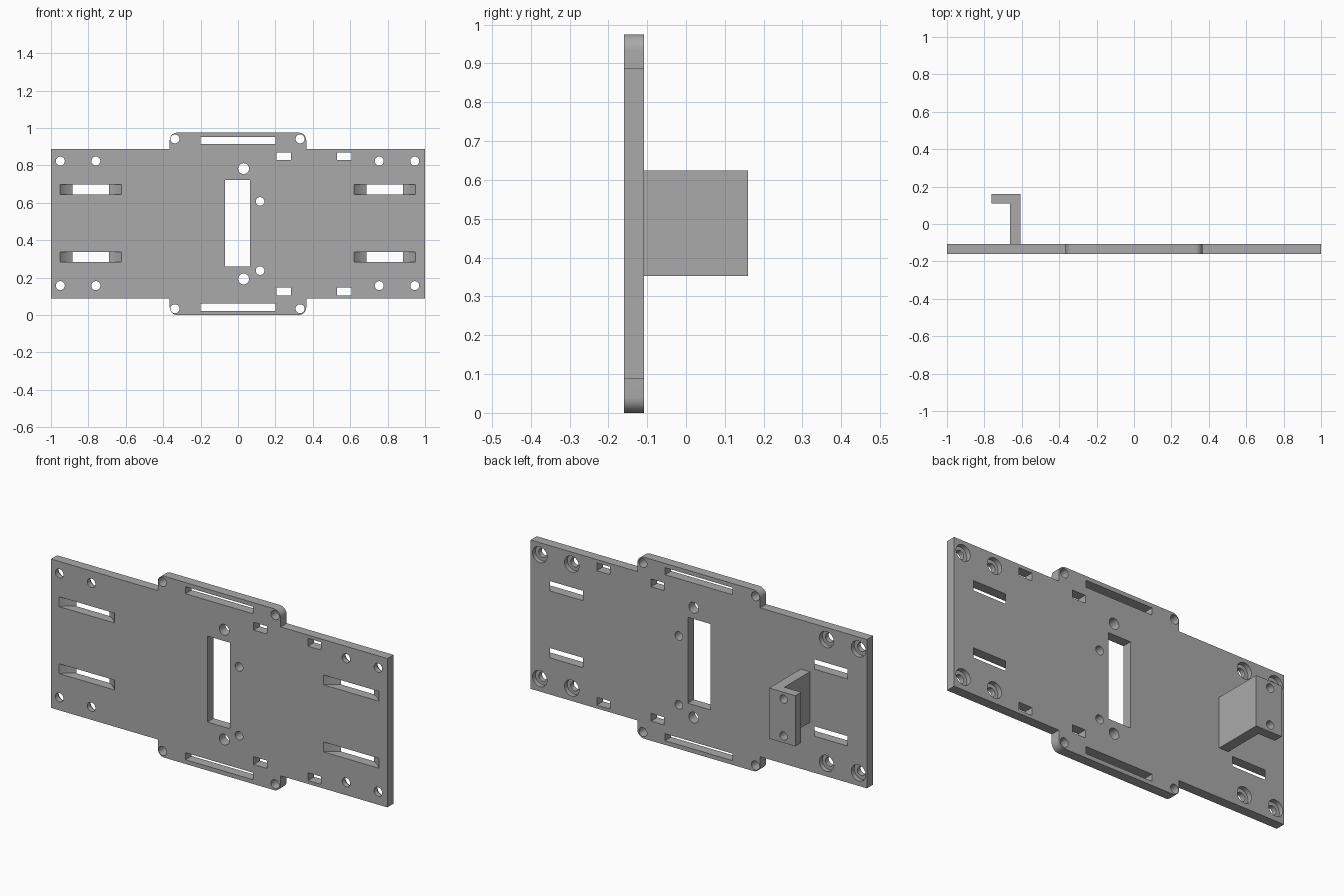
import bpy, bmesh, math
from mathutils import Matrix, Vector

cube = bpy.data.objects.get("Cube")
if cube:
    bpy.data.objects.remove(cube, do_unlink=True)

FRONT, BACK = -0.16, -0.108      # plate faces along y
MID = 0.4875                     # plate centre height

grey = bpy.data.materials.new("plain_grey")
grey.use_nodes = True
colour = (0.4, 0.4, 0.4, 1)
grey.diffuse_color = colour
grey.node_tree.nodes["Principled BSDF"].inputs["Base Color"].default_value = colour


def finish(name, bm):
    bmesh.ops.recalc_face_normals(bm, faces=bm.faces)
    mesh = bpy.data.meshes.new(name)
    bm.to_mesh(mesh)
    bm.free()
    mesh.materials.append(grey)
    obj = bpy.data.objects.new(name, mesh)
    bpy.context.collection.objects.link(obj)
    return obj


def prism(name, points, direction):
    """Extrude a closed outline along a direction."""
    bm = bmesh.new()
    face = bm.faces.new([bm.verts.new(p) for p in points])
    new = bmesh.ops.extrude_face_region(bm, geom=[face])["geom"]
    bmesh.ops.translate(bm, vec=direction, verts=[v for v in new if isinstance(v, bmesh.types.BMVert)])
    return finish(name, bm)


def add_box(bm, x0, x1, y0, y1, z0, z1):
    m = Matrix.Translation(((x0 + x1) / 2, (y0 + y1) / 2, (z0 + z1) / 2))
    bmesh.ops.create_cube(bm, size=1, matrix=m @ Matrix.Diagonal((x1 - x0, y1 - y0, z1 - z0, 1)))


def add_disc(bm, x, z, radius, y0, y1):
    m = Matrix.Translation((x, (y0 + y1) / 2, z)) @ Matrix.Rotation(math.pi / 2, 4, "X")
    bmesh.ops.create_cone(bm, cap_ends=True, segments=32, radius1=radius, radius2=radius,
                          depth=y1 - y0, matrix=m)


def cut(obj, bm):
    cutter = finish("cutter", bm)
    cutter.hide_render = True
    mod = obj.modifiers.new("holes", "BOOLEAN")
    mod.operation, mod.solver, mod.object = "DIFFERENCE", "EXACT", cutter
    bpy.ops.object.select_all(action="DESELECT")
    bpy.context.view_layer.objects.active = obj
    obj.select_set(True)
    bpy.ops.object.modifier_apply(modifier=mod.name)
    bpy.data.objects.remove(cutter, do_unlink=True)


# Plate outline: wide rectangle with a round-cornered tab above and below
half, tab_x, tab_z, r = 0.4, 0.365, MID, 0.04
quarter = [(1, half), (tab_x, half)]
for i in range(9):
    a = i / 8 * math.pi / 2
    quarter.append((tab_x - r + r * math.cos(a), tab_z - r + r * math.sin(a)))
top = quarter + [(-x, z) for x, z in reversed(quarter)]
outline = top + [(-x, -z) for x, z in top]
plate = prism("mounting_plate", [(x, FRONT, z + MID) for x, z in outline], Vector((0, BACK - FRONT, 0)))

# Through openings
through = bmesh.new()
y0, y1 = FRONT - 0.1, BACK + 0.1
corner_holes = [(x, z) for x in (-0.95, -0.76, 0.755, 0.945) for z in (0.157, 0.823)]
for x, z in corner_holes:
    add_disc(through, x, z, 0.024, y0, y1)
for s in (-1, 1):
    for x in (-0.337, 0.332):
        add_disc(through, x, MID + s * 0.454, 0.024, y0, y1)
    add_disc(through, 0.03, MID + s * 0.295, 0.029, y0, y1)
    add_disc(through, 0.118, 0.422 + s * 0.185, 0.023, y0, y1)
    z = MID + s * 0.446
    add_box(through, -0.2, 0.2, y0, y1, z - 0.019, z + 0.019)
    z = MID + s * 0.361
    for x in (0.244, 0.567):
        add_box(through, x - 0.039, x + 0.039, y0, y1, z - 0.021, z + 0.021)
add_box(through, -0.07, 0.065, y0, y1, 0.26, 0.722)

# Curved strap slots, wider at the front than at the back
for x in (-0.787, 0.785):
    for z in (0.311, 0.671):
        bmesh.ops.create_cone(through, cap_ends=True, segments=48, radius1=0.2177, radius2=0.2177,
                              depth=0.053, matrix=Matrix.Translation((x, FRONT - 0.142, z)))
cut(plate, through)

# Screw head recesses on the back
recess = bmesh.new()
for x, z in corner_holes:
    add_disc(recess, x, z, 0.043, BACK - 0.025, BACK + 0.1)
cut(plate, recess)

# L-shaped bracket on the back with two holes in its flange
profile = [(-0.607, BACK), (-0.607, 0.16), (-0.762, 0.16), (-0.762, 0.11), (-0.662, 0.11), (-0.662, BACK)]
bracket = prism("angle_bracket", [(x, y, 0.352) for x, y in profile], Vector((0, 0, 0.272)))
holes = bmesh.new()
for z in (0.389, 0.587):
    add_disc(holes, -0.692, z, 0.022, 0.08, 0.2)
cut(bracket, holes)

for obj in (plate, bracket):
    bpy.ops.object.select_all(action="DESELECT")
    bpy.context.view_layer.objects.active = obj
    obj.select_set(True)
    bpy.ops.object.shade_smooth_by_angle(angle=math.radians(30))
